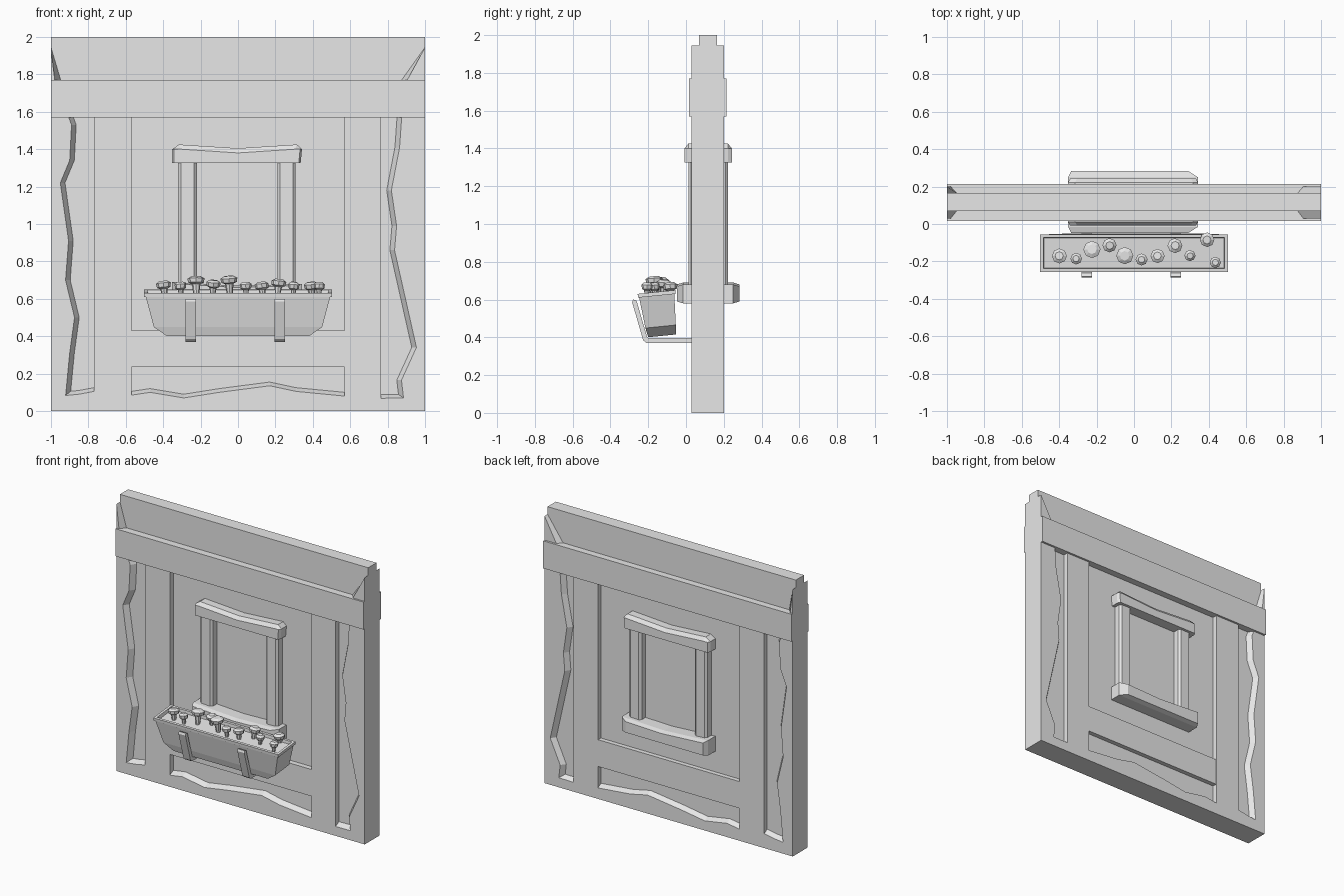
import bpy, bmesh, math, random
from mathutils import Vector, Matrix

random.seed(4)
if "Cube" in bpy.data.objects:
    bpy.data.objects.remove(bpy.data.objects["Cube"], do_unlink=True)

grey = bpy.data.materials.new("plain_grey")
grey.use_nodes = True
grey.diffuse_color = (0.8, 0.8, 0.8, 1)
grey.node_tree.nodes["Principled BSDF"].inputs["Base Color"].default_value = (0.8, 0.8, 0.8, 1)

# Wall depth layers
FACE, CORE, CORE_BACK, FACE_BACK = 0.03, 0.07, 0.165, 0.2
MID = 0.1175


def loft(name, loops):
    """Skin equal-length point loops and cap both ends."""
    bm = bmesh.new()
    rings = [[bm.verts.new(p) for p in loop] for loop in loops]
    n = len(rings[0])
    for a, b in zip(rings, rings[1:]):
        for i in range(n):
            j = (i + 1) % n
            bm.faces.new((a[i], a[j], b[j], b[i]))
    bm.faces.new(rings[0][::-1])
    bm.faces.new(rings[-1])
    bmesh.ops.recalc_face_normals(bm, faces=bm.faces)
    mesh = bpy.data.meshes.new(name)
    bm.to_mesh(mesh)
    bm.free()
    mesh.materials.append(grey)
    obj = bpy.data.objects.new(name, mesh)
    bpy.context.collection.objects.link(obj)
    return obj


def box(name, x, y, z, bevel=0):
    obj = loft(name, [[(x[0], y[0], h), (x[1], y[0], h), (x[1], y[1], h), (x[0], y[1], h)] for h in z])
    if bevel:
        mod = obj.modifiers.new("bevel", "BEVEL")
        mod.width, mod.segments = bevel, 1
    return obj


def at_depth(points, y):
    return [(x, y, z) for x, z in points]


def plaster(name, front, base):
    """Slab raised on both wall sides, with sloping edges."""
    return loft(name, [at_depth(front, FACE), at_depth(base, CORE),
                       at_depth(base, CORE_BACK), at_depth(front, FACE_BACK)])


def mirrored_loft(name, layers):
    """Loft (depth, outline) layers symmetrically through the wall."""
    back = [(2 * MID - y, pts) for y, pts in reversed(layers)]
    return loft(name, [at_depth(pts, y) for y, pts in layers + back])


# Wall and timber frame
box("wall_core", (-1, 1), (CORE, CORE_BACK), (0, 2))
box("cross_beam", (-1, 1), (0.017, 0.215), (1.57, 1.77))
box("left_hand_post", (-0.77, -0.57), (FACE, FACE_BACK), (0, 1.57))
box("right_hand_post", (0.57, 0.765), (FACE, FACE_BACK), (0, 1.57))
box("rail", (-0.57, 0.57), (FACE + 0.002, FACE_BACK - 0.002), (0.235, 0.43))

# Broken plaster at the sides
wave_a = [(-0.922, 0), (-0.922, 0.08), (-0.9, 0.31), (-0.874, 0.5), (-0.922, 0.7), (-0.906, 0.91),
          (-0.95, 1.22), (-0.9, 1.34), (-0.89, 1.53), (-0.905, 1.57)]
wave_b = [(0.885, 0), (0.885, 0.07), (0.874, 0.165), (0.954, 0.34), (0.837, 0.86), (0.848, 0.99),
          (0.82, 1.18), (0.864, 1.41), (0.875, 1.57)]
for name, wave, edge, slope in (("plaster_side_a", wave_a, -1, 0.025), ("plaster_side_b", wave_b, 1, -0.025)):
    ends = [(edge, 1.57), (edge, 0)]
    plaster(name, wave + ends, [(x + slope, z) for x, z in wave] + ends)

# Broken plaster along the bottom
bottoms = {
    "plaster_foot_a": [(-0.95, 0.08), (-0.85, 0.09), (-0.77, 0.105)],
    "plaster_foot_b": [(0.765, 0.068), (0.9, 0.07)],
    "plaster_middle": [(-0.57, 0.085), (-0.47, 0.1), (-0.29, 0.07), (-0.1, 0.1), (0.17, 0.135),
                       (0.31, 0.105), (0.57, 0.08)],
}
for name, wave in bottoms.items():
    ends = [(wave[-1][0], 0), (wave[0][0], 0)]
    plaster(name, wave + ends, [(x, z + 0.02) for x, z in wave] + ends)

# Plaster scraps in the top corners
for name, edge, front, base in (("corner_a", -1, -0.98, -0.948), ("corner_b", 1, 0.905, 0.875)):
    plaster(name, [(edge, 1.945), (edge, 1.77), (front, 1.77)],
            [(edge, 1.945), (edge, 1.77), (base, 1.77)])

# Window surround
box("window_jamb_a", (-0.32, -0.22), (0.012, 0.223), (0.62, 1.36), 0.015)
box("window_jamb_b", (0.21, 0.308), (0.012, 0.223), (0.62, 1.36), 0.015)

lintel = [(-0.352, 1.325), (0.335, 1.325), (0.342, 1.4), (0.315, 1.425), (0.0, 1.405), (-0.315, 1.425), (-0.352, 1.4)]
lintel_face = [(x * 0.97, min(z, 1.4 if abs(x) > 0.1 else 1.38)) for x, z in lintel]
mirrored_loft("window_lintel", [(-0.008, lintel_face), (0.012, lintel)])

sill = [(-0.352, 0.58), (0.342, 0.58), (0.342, 0.68), (0.0, 0.67), (-0.352, 0.69)]
sill_face = [(-0.335, 0.59), (0.29, 0.59), (0.29, 0.67), (0.0, 0.66), (-0.335, 0.68)]
mirrored_loft("window_sill", [(-0.048, sill_face), (-0.015, sill)])

# Planter trough: outer walls, rim, then down to the soil
trough = []
for half, front, back, height in ((0.38, -0.2, -0.052, 0.405), (0.45, -0.215, -0.054, 0.455),
                                  (0.493, -0.248, -0.062, 0.62), (0.503, -0.254, -0.056, 0.62),
                                  (0.503, -0.256, -0.056, 0.64), (0.485, -0.238, -0.072, 0.64),
                                  (0.48, -0.235, -0.074, 0.618)):
    trough.append([(x, y, height + 0.1 * (y + 0.155)) for x, y in
                   ((-half, front), (half, front), (half, back), (-half, back))])
loft("planter_trough", trough)

# Bent brackets holding the trough
strap = [(0.08, 0.37), (-0.21, 0.37), (-0.227, 0.385), (-0.285, 0.585), (-0.28, 0.6), (-0.262, 0.595),
         (-0.207, 0.405), (-0.2, 0.397), (0.08, 0.397)]
for name, x in (("bracket_a", -0.252), ("bracket_b", 0.222)):
    loft(name, [[(x + side * 0.028, y, z) for y, z in strap] for side in (-1, 1)])

# Flowers: x, y, head radius, top height
flowers = [(-0.4, -0.17, 0.04, 0.695), (-0.31, -0.185, 0.031, 0.69), (-0.225, -0.135, 0.046, 0.72),
           (-0.13, -0.115, 0.038, 0.7), (-0.05, -0.17, 0.046, 0.722), (0.04, -0.19, 0.032, 0.69),
           (0.125, -0.17, 0.038, 0.69), (0.22, -0.115, 0.04, 0.705), (0.3, -0.17, 0.03, 0.69),
           (0.39, -0.085, 0.039, 0.69), (0.435, -0.205, 0.03, 0.69)]
for number, (x, y, r, top) in enumerate(flowers):
    rings = []
    for scale, z in ((0.28, 0.6 - top), (0.5, -0.042), (0.9, -0.034), (1, -0.012), (0.55, 0)):
        rings.append([(r * scale * math.cos(a * math.tau / 8), r * scale * math.sin(a * math.tau / 8), z)
                      for a in range(8)])
    flower = loft(f"flower_{number + 1}", rings)
    lean = Matrix.Rotation(random.uniform(-0.12, 0.12), 4, "X") @ Matrix.Rotation(random.uniform(-0.12, 0.12), 4, "Y")
    flower.matrix_world = Matrix.Translation(Vector((x, y, top))) @ lean
